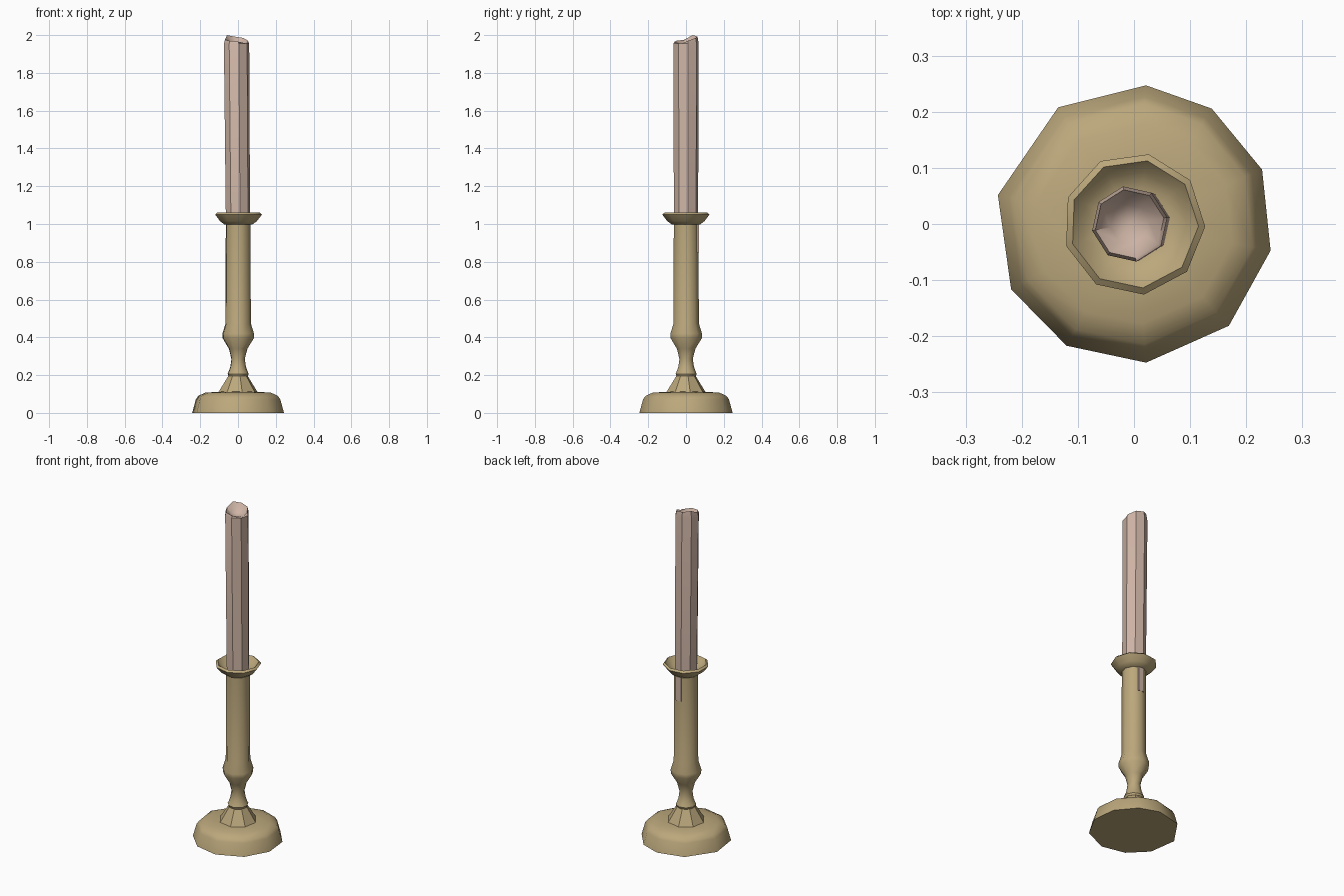
import bpy, bmesh, math

if "Cube" in bpy.data.objects:
    bpy.data.objects.remove(bpy.data.objects["Cube"])


def material(name, rgb):
    m = bpy.data.materials.new(name)
    m.diffuse_color = (*rgb, 1)
    m.use_nodes = True
    m.node_tree.nodes["Principled BSDF"].inputs["Base Color"].default_value = m.diffuse_color
    return m


BRASS = material("aged brass", (0.50, 0.39, 0.20))
WAX = material("pink wax", (0.62, 0.46, 0.38))


def finish(bm, name, mat, angle):
    bmesh.ops.recalc_face_normals(bm, faces=bm.faces)
    me = bpy.data.meshes.new(name)
    bm.to_mesh(me)
    bm.free()
    me.materials.append(mat)
    ob = bpy.data.objects.new(name, me)
    bpy.context.collection.objects.link(ob)
    bpy.ops.object.select_all(action='DESELECT')
    ob.select_set(True)
    bpy.context.view_layer.objects.active = ob
    bpy.ops.object.shade_smooth_by_angle(angle=math.radians(angle))
    return ob


def lathe(name, profile, angles, mat, smooth=40, place=None):
    """Revolve (radius, z) points through the angles; radius 0 makes a pole."""
    bm = bmesh.new()
    n = len(angles)
    rings = []
    for k, (r, z) in enumerate(profile):
        ring = []
        for i, a in enumerate(angles if r > 0 else [0]):
            t = math.radians(a)
            co = (r * math.cos(t), r * math.sin(t), z)
            ring.append(bm.verts.new(place(k, i, co) if place else co))
        rings.append(ring)
    for a, b in zip(rings, rings[1:]):
        for i in range(n):
            j = (i + 1) % n
            quad = [a[i % len(a)], a[j % len(a)], b[j % len(b)], b[i % len(b)]]
            bm.faces.new(list(dict.fromkeys(quad)))
    return finish(bm, name, mat, smooth)


def even(n, start=0):
    return [start + 360 * i / n for i in range(n)]


# Domed base with an uneven ten-sided outline
lathe("base",
      [(0, 0), (0.248, 0), (0.228, 0.072), (0.215, 0.09), (0.178, 0.107),
       (0.10, 0.112), (0, 0.112)],
      [-11, 23, 56, 85, 123, 168, 208, 241, 275, 313], BRASS, 45)

# Faceted foot cone
lathe("foot_cone",
      [(0, 0.10), (0.107, 0.108), (0.052, 0.196), (0, 0.196)],
      even(8, 12), BRASS, 30)

# Turned stem: ring, waist, bulb and straight column
lathe("stem",
      [(0, 0.19), (0.052, 0.195), (0.057, 0.207), (0.050, 0.222),
       (0.042, 0.245), (0.036, 0.285), (0.050, 0.34), (0.084, 0.395),
       (0.085, 0.42), (0.068, 0.475), (0.067, 1.0), (0, 1.0)],
      even(9, 5), BRASS, 42)

# Drip dish with a shallow bowl
lathe("drip_dish",
      [(0, 0.995), (0.075, 0.997), (0.100, 1.015), (0.127, 1.05),
       (0.115, 1.06), (0.095, 1.035), (0.065, 1.02), (0, 1.02)],
      even(9, -2), BRASS, 45)

# Candle with uneven melted rim and a hollow top, leaning slightly left
RIM = [1.97, 1.985, 1.992, 2.0, 1.975, 1.97, 1.965, 1.95]


def melt(k, i, co):
    x, y, z = co
    lean = -0.008 * max(0, z - 1) 
    if k == 3:
        z = RIM[i]
    return (x + lean, y, z)


lathe("candle",
      [(0, 1.0), (0.065, 1.0), (0.068, 1.955), (0.062, 1.98), (0.035, 1.95),
       (0, 1.935)],
      even(8, 10), WAX, 40, melt)

# Wax showing through a slot at the back of the column
bm = bmesh.new()
bmesh.ops.create_cube(bm, size=1)
for v in bm.verts:
    v.co = (0.004 + v.co.x * 0.036, 0.063 + v.co.y * 0.009, 0.925 + v.co.z * 0.15)
finish(bm, "exposed_wax", WAX, 30)
